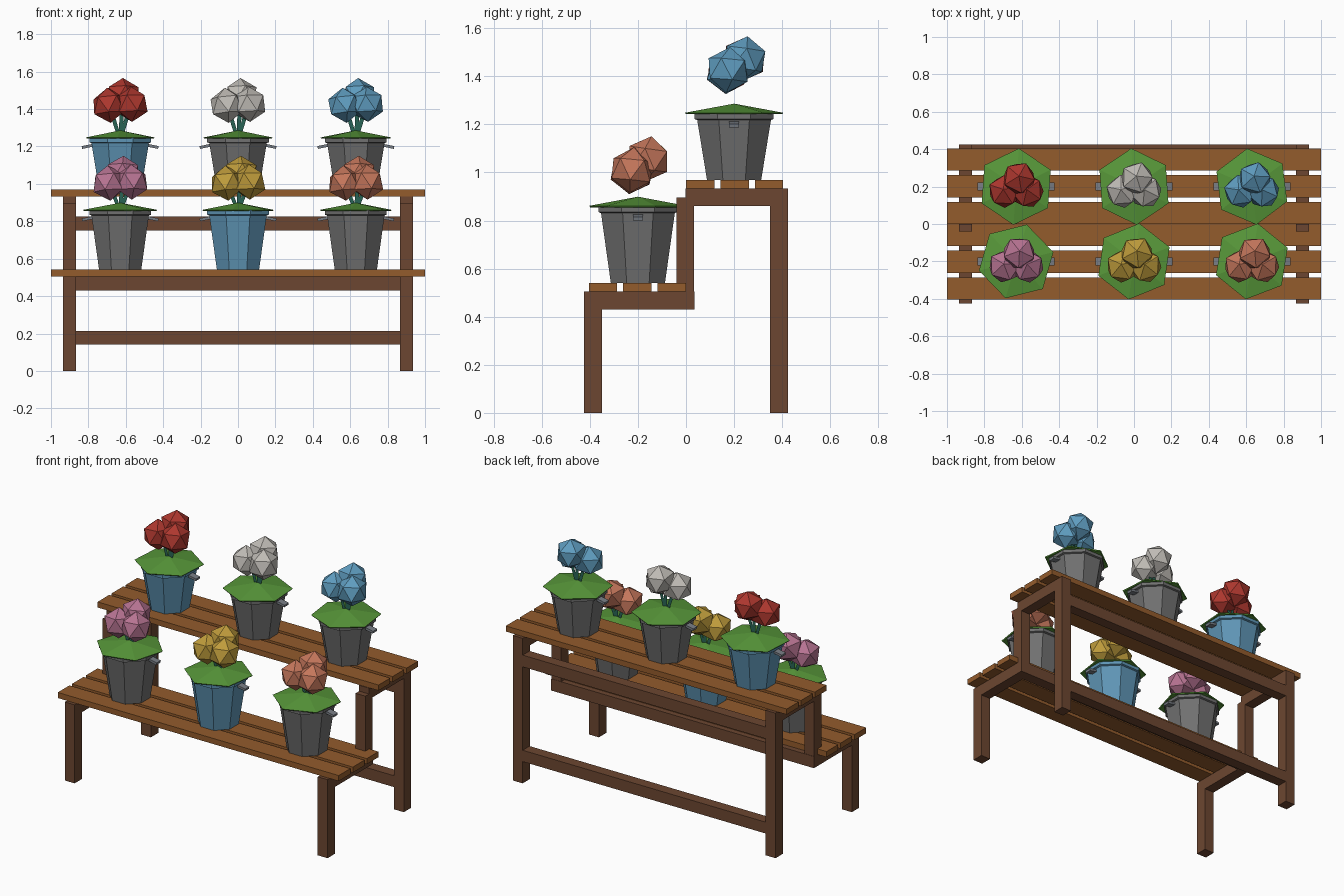
import bpy, bmesh, math
from mathutils import Matrix, Vector

if "Cube" in bpy.data.objects:
    bpy.data.objects.remove(bpy.data.objects["Cube"])

mats = {}


def material(name, rgb):
    """Material from an sRGB colour in 0..255."""
    m = bpy.data.materials.new(name)
    m.diffuse_color = [(c / 255) ** 2.2 for c in rgb] + [1]
    m.use_nodes = True
    m.node_tree.nodes["Principled BSDF"].inputs["Base Color"].default_value = m.diffuse_color
    mats[name] = m


for name, rgb in {
    "slat_wood": (146, 92, 48), "frame_wood": (108, 72, 52),
    "grey": (112, 112, 112), "blue": (95, 148, 180), "handle": (120, 125, 132),
    "leaf": (88, 150, 60), "stem": (45, 100, 85),
    "red": (172, 58, 50), "white": (190, 186, 180), "sky": (95, 155, 190),
    "pink": (182, 115, 145), "yellow": (190, 155, 62), "salmon": (196, 118, 92),
}.items():
    material(name, rgb)


def finish(name, bm, mat):
    bmesh.ops.recalc_face_normals(bm, faces=bm.faces)
    me = bpy.data.meshes.new(name)
    bm.to_mesh(me)
    bm.free()
    me.materials.append(mats[mat])
    ob = bpy.data.objects.new(name, me)
    bpy.context.collection.objects.link(ob)
    return ob


def add_box(bm, x, y, z, tilt=0):
    """Box from three (min, max) ranges, optionally tilted about y."""
    size = [b - a for a, b in (x, y, z)]
    mid = Vector([(a + b) / 2 for a, b in (x, y, z)])
    bmesh.ops.create_cube(bm, size=1, matrix=Matrix.Translation(mid)
                          @ Matrix.Rotation(tilt, 4, 'Y') @ Matrix.Diagonal((*size, 1)))


def box(name, x, y, z, mat):
    bm = bmesh.new()
    add_box(bm, x, y, z)
    return finish(name, bm, mat)


def lathe(name, profile, sides, turn, loc, mat):
    """Closed faceted solid from (radius, z) rings; radius 0 makes a tip."""
    bm = bmesh.new()
    rings = []
    for r, z in profile:
        n = sides if r else 1
        rings.append([bm.verts.new((r * math.cos(turn + i * math.tau / sides),
                                    r * math.sin(turn + i * math.tau / sides), z))
                      for i in range(n)])
    for a, b in zip(rings, rings[1:]):
        for i in range(sides):
            j = (i + 1) % sides
            if len(b) == 1:
                bm.faces.new((a[i], a[j], b[0]))
            else:
                bm.faces.new((a[i], a[j], b[j], b[i]))
    for ring in (rings[0], rings[-1]):
        if len(ring) > 1:
            bm.faces.new(ring)
    ob = finish(name, bm, mat)
    ob.location = loc
    return ob


# stepped side frames
for side, s in (("left", -1), ("right", 1)):
    x = tuple(sorted((s * 0.865, s * 0.935)))
    for part, y, z in (
        ("front_leg", (-0.425, -0.35), (0, 0.505)),
        ("lower_arm", (-0.35, 0.035), (0.43, 0.505)),
        ("middle_post", (-0.04, 0.033), (0.465, 0.895)),
        ("upper_arm", (-0.003, 0.35), (0.86, 0.933)),
        ("back_leg", (0.35, 0.425), (0, 0.933)),
    ):
        box(f"{side}_{part}", x, y, z, "frame_wood")

# long rails
for part, y, z in (("back_low_rail", (0.355, 0.425), (0.14, 0.213)),
                   ("back_high_rail", (0.355, 0.425), (0.75, 0.825)),
                   ("middle_rail", (-0.037, 0.035), (0.43, 0.505))):
    box(part, (-0.866, 0.866), y, z, "frame_wood")

# shelf slats
for shelf, s, z in (("lower", -1, 0.505), ("upper", 1, 0.933)):
    for i, y in enumerate((0.0595, 0.202, 0.345)):
        box(f"{shelf}_slat_{i + 1}", (-1, 1), (s * y - 0.059, s * y + 0.059),
            (z, z + 0.036), "slat_wood")


def plant(x, y, base, h, flower_z, turn, pot_mat, flower_mat):
    # octagonal pot with a rim
    lathe("pot", [(0.122, 0), (0.166, h - 0.03), (0.178, h - 0.026), (0.178, h - 0.001)],
          8, math.pi / 8, (x, y, base), pot_mat)
    # side handles
    bm = bmesh.new()
    for s in (-1, 1):
        xs = tuple(sorted((s * 0.145, s * 0.205)))
        add_box(bm, xs, (-0.021, 0.021), (h - 0.055, h - 0.04), s * 0.2)
    finish("pot_handles", bm, "handle").location = (x, y, base)
    # hexagonal leaf mound
    lathe("leaves", [(0.2, h - 0.006), (0.205, h), (0, h + 0.038)],
          6, math.radians(turn), (x, y, base), "leaf")
    # flat stems fanning out to the blossoms
    blossoms = ((-0.06, -0.025, -0.052), (0.06, -0.025, -0.046), (0.015, 0.043, 0))
    bm = bmesh.new()
    for bx, _, bz in blossoms:
        z0, z1 = base + h + 0.015, flower_z + bz - 0.03
        bm.faces.new([bm.verts.new(p) for p in (
            (x + bx * 0.15 - 0.01, y, z0), (x + bx * 0.15 + 0.01, y, z0),
            (x + bx * 0.8 + 0.012, y, z1), (x + bx * 0.8 - 0.012, y, z1))])
    finish("stems", bm, "stem")
    # three faceted blossoms
    for i, (bx, by, bz) in enumerate(blossoms):
        bm = bmesh.new()
        bmesh.ops.create_icosphere(bm, subdivisions=1, radius=0.095)
        ob = finish("blossom", bm, flower_mat)
        ob.location = (x + bx, y + by, flower_z + bz)
        ob.rotation_euler = (0.1 * (i - 1), 0.1, math.radians(turn + 25 * i))


# two rows of plants
rows = (
    (0.2, 0.969, 0.279, 1.472, ((86, "blue", "red"), (94, "grey", "white"), (97, "grey", "sky"))),
    (-0.2, 0.541, 0.32, 1.056, ((74, "grey", "pink"), (82, "blue", "yellow"), (81, "grey", "salmon"))),
)
for y, base, h, fz, plants in rows:
    for x, (turn, pot_mat, flower_mat) in zip((-0.63, 0, 0.63), plants):
        plant(x, y, base, h, fz, turn, pot_mat, flower_mat)
